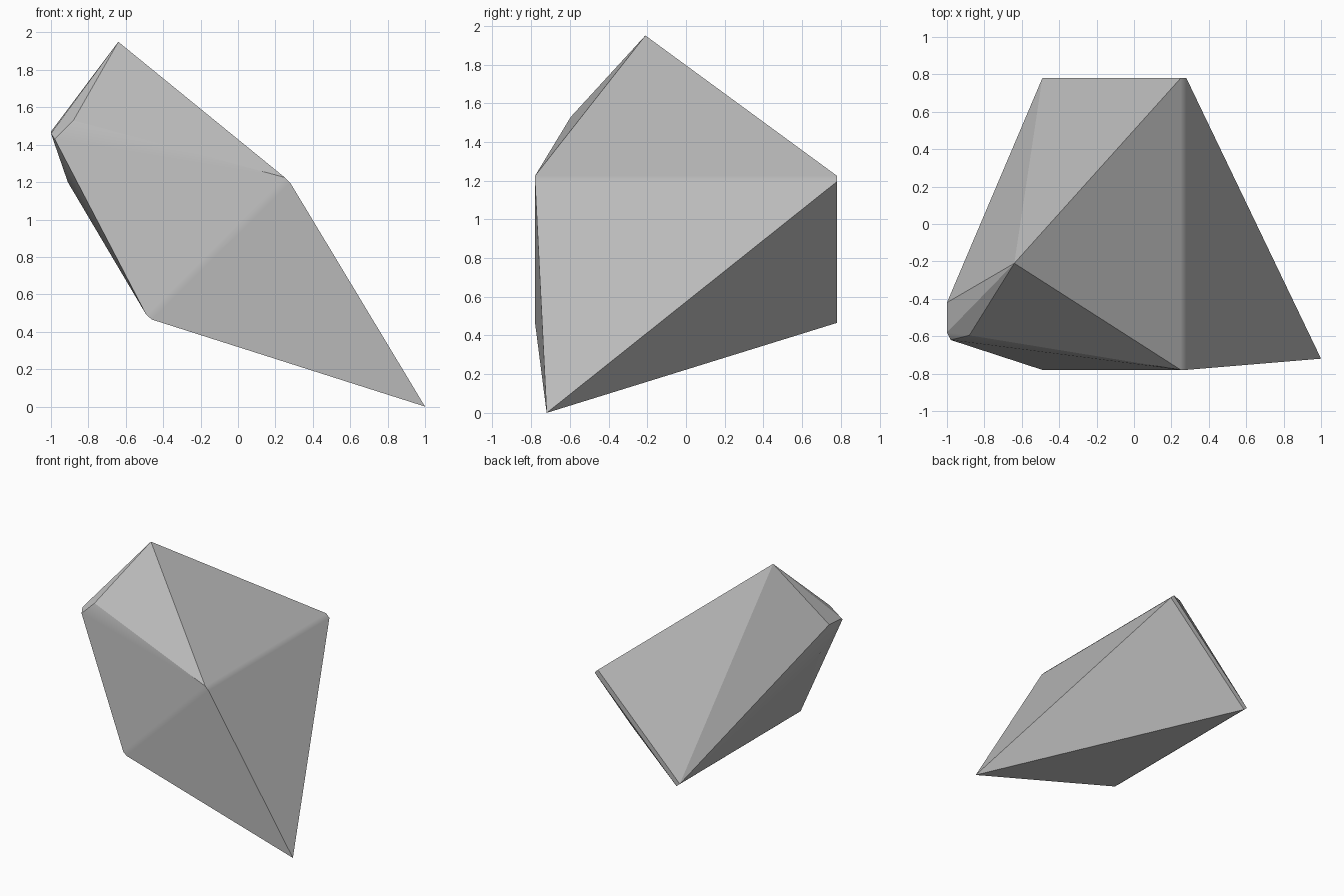
import bpy, bmesh, math

cube = bpy.data.objects.get("Cube")
if cube:
    bpy.data.objects.remove(cube, do_unlink=True)

# Plain stone grey
stone = bpy.data.materials.new("stone_grey")
stone.use_nodes = True
grey = (0.5, 0.5, 0.5, 1)
stone.diffuse_color = grey
stone.node_tree.nodes["Principled BSDF"].inputs["Base Color"].default_value = grey

# Peak, low tip and the worn shoulder corners
corners = [
    (-0.64, -0.21, 1.95),
    (1.0, -0.72, 0.0),
    (-1.0, -0.42, 1.47),
    (-1.0, -0.58, 1.46),
    (-0.98, -0.62, 1.43),
    (-0.88, -0.595, 1.53),
    (-0.91, -0.42, 1.2),
]
# Chamfered ridge and keel, mirrored front to back
for x, z in [(0.25, 1.225), (0.28, 1.195), (-0.49, 0.49), (-0.46, 0.465)]:
    corners += [(x, -0.78, z), (x, 0.78, z)]

# Wrap the corners in a convex shell
bm = bmesh.new()
for co in corners:
    bm.verts.new(co)
bmesh.ops.convex_hull(bm, input=bm.verts[:])
bmesh.ops.delete(bm, geom=[v for v in bm.verts if not v.link_faces], context='VERTS')
bmesh.ops.dissolve_limit(bm, angle_limit=math.radians(0.5),
                         verts=bm.verts[:], edges=bm.edges[:])
bmesh.ops.recalc_face_normals(bm, faces=bm.faces[:])
mesh = bpy.data.meshes.new("rock")
bm.to_mesh(mesh)
bm.free()
mesh.materials.append(stone)
rock = bpy.data.objects.new("rock", mesh)
bpy.context.collection.objects.link(rock)

# Soft narrow edges with flat large facets
bpy.context.view_layer.objects.active = rock
rock.select_set(True)
bpy.ops.object.shade_smooth_by_angle(angle=math.radians(20))
weighted = rock.modifiers.new("flat_facets", 'WEIGHTED_NORMAL')
weighted.weight = 100
weighted.keep_sharp = True
